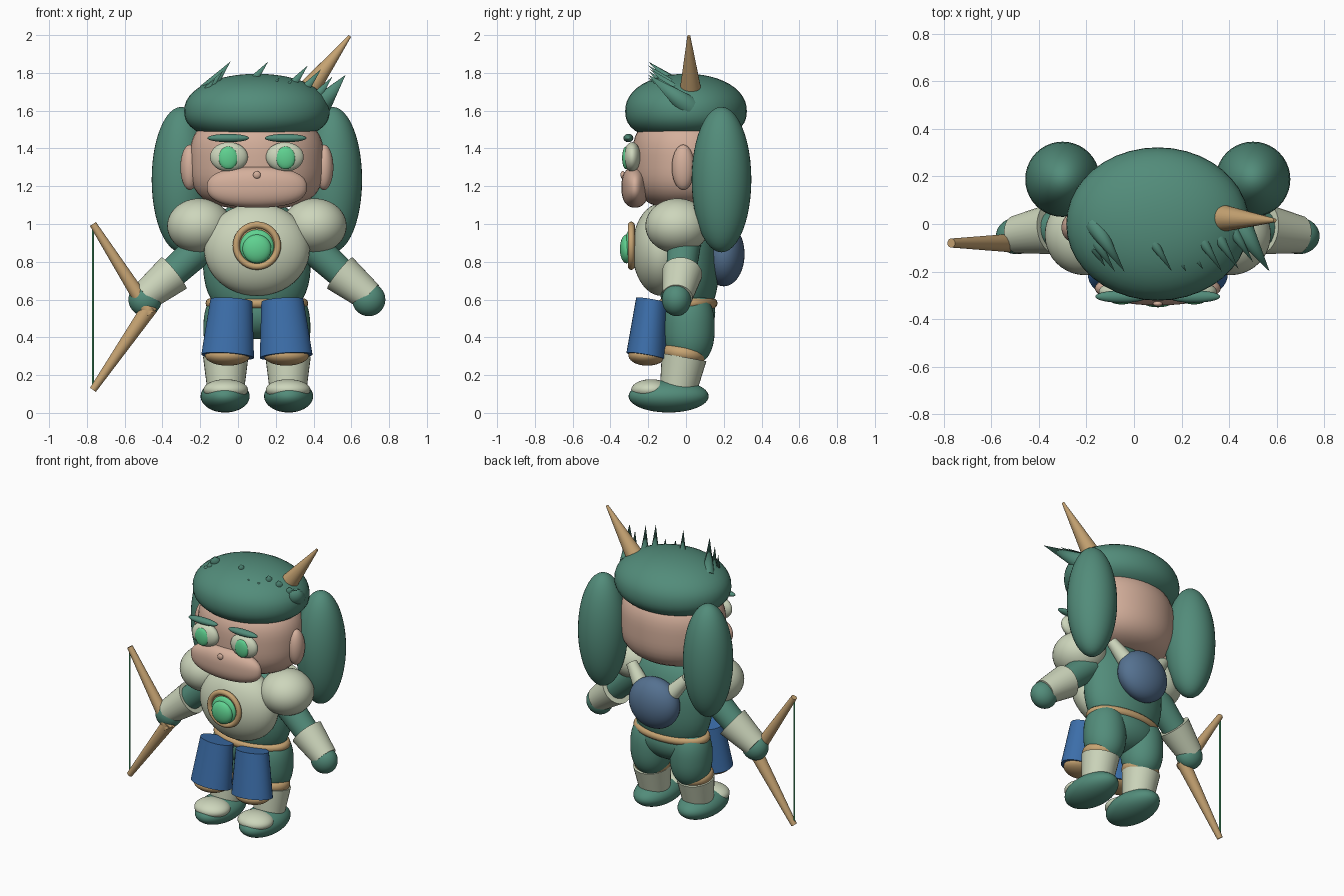
import bpy, bmesh, math
from mathutils import Vector, Matrix

if "Cube" in bpy.data.objects:
    bpy.data.objects.remove(bpy.data.objects["Cube"])

CX = 0.10  # symmetry line of the body


def mat(name, rgb):
    m = bpy.data.materials.new(name)
    m.diffuse_color = (*rgb, 1)
    m.use_nodes = True
    m.node_tree.nodes["Principled BSDF"].inputs["Base Color"].default_value = m.diffuse_color
    return m


TEAL = mat("teal", (0.085, 0.262, 0.195))
CREAM = mat("cream", (0.61, 0.67, 0.50))
SKIN = mat("skin", (0.66, 0.43, 0.33))
TAN = mat("tan", (0.57, 0.37, 0.17))
BLUE = mat("blue", (0.045, 0.156, 0.40))
SLATE = mat("slate", (0.09, 0.165, 0.28))
GEM = mat("bright green", (0.115, 0.64, 0.28))


def finish(name, bm, material, angle=40):
    bmesh.ops.recalc_face_normals(bm, faces=bm.faces)
    me = bpy.data.meshes.new(name)
    bm.to_mesh(me)
    bm.free()
    me.materials.append(material)
    ob = bpy.data.objects.new(name, me)
    bpy.context.collection.objects.link(ob)
    bpy.context.view_layer.objects.active = ob
    ob.select_set(True)
    bpy.ops.object.shade_smooth_by_angle(angle=math.radians(angle))
    ob.select_set(False)
    return ob


def blob(name, c, r, material, p_top=2, p_low=None, low=None, tilt=0):
    """Ellipsoid, optionally boxier in profile (p > 2) or with its own lower height."""
    p_low = p_low or p_top
    bm = bmesh.new()
    bmesh.ops.create_uvsphere(bm, u_segments=40, v_segments=24, radius=1)
    for v in bm.verts:
        x, y, z = v.co
        p = p_top if z >= 0 else p_low
        k = (math.hypot(x, y) ** p + abs(z) ** p) ** (1 / p)
        rz = low if (low and z < 0) else r[2]
        v.co = (x / k * r[0], y / k * r[1], z / k * rz)
    bm.transform(Matrix.Translation(c) @ Matrix.Rotation(tilt, 4, 'Y'))
    return finish(name, bm, material)


def cone(name, a, b, ra, rb, material, flat=1.0, seg=32):
    """Frustum from a to b; flat squashes its depth."""
    a, b = Vector(a), Vector(b)
    d = b - a
    bm = bmesh.new()
    bmesh.ops.create_cone(bm, cap_ends=True, segments=seg, radius1=ra,
                          radius2=rb, depth=d.length)
    rot = d.to_track_quat('Z', 'Y').to_matrix().to_4x4()
    bm.transform(rot)
    for v in bm.verts:
        v.co.y *= flat
    bm.transform(Matrix.Translation((a + b) / 2))
    return finish(name, bm, material)


def ring(name, c, rx, ry, tube, material, rot=Matrix(), height=1.0):
    bm = bmesh.new()
    n, m = 40, 12
    grid = []
    for i in range(n):
        t = 2 * math.pi * i / n
        row = []
        for j in range(m):
            s = 2 * math.pi * j / m
            o = tube * math.cos(s)
            row.append(bm.verts.new(((rx + o) * math.cos(t), (ry + o) * math.sin(t),
                                     tube * height * math.sin(s))))
        grid.append(row)
    for i in range(n):
        for j in range(m):
            k, l = (i + 1) % n, (j + 1) % m
            bm.faces.new((grid[i][j], grid[k][j], grid[k][l], grid[i][l]))
    bm.transform(Matrix.Translation(c) @ rot)
    return finish(name, bm, material)


# Head and face
blob("head", (CX, 0, 1.33), (0.355, 0.285, 0.25), SKIN, 3.0)
blob("hair_cap", (CX, 0, 1.60), (0.385, 0.322, 0.195), TEAL, 2.1, 2.5, 0.16)
blob("muzzle", (CX, -0.27, 1.195), (0.265, 0.072, 0.108), SKIN, 2.4)
blob("nose", (CX, -0.335, 1.26), (0.02, 0.012, 0.02), SKIN)

# Horn
cone("horn", (0.35, 0.025, 1.68), (0.592, 0.015, 1.995), 0.062, 0.008, TAN)

# Hair spikes, all leaning the same way: tip x, y, z, length, radius
lean = Vector((0.45, -0.70, 0.55)).normalized()
spikes = [(-0.04, -0.20, 1.86, 0.28, 0.042), (-0.08, -0.20, 1.81, 0.26, 0.035),
          (-0.12, -0.18, 1.77, 0.24, 0.035), (0.16, -0.20, 1.86, 0.23, 0.03),
          (0.22, -0.20, 1.775, 0.09, 0.018), (0.29, -0.19, 1.77, 0.10, 0.018),
          (0.37, -0.20, 1.84, 0.25, 0.033), (0.44, -0.19, 1.82, 0.26, 0.035),
          (0.50, -0.16, 1.78, 0.25, 0.035), (0.57, -0.20, 1.79, 0.30, 0.058)]
for i, (x, y, z, length, r) in enumerate(spikes):
    tip = Vector((x, y, z))
    cone(f"hair_spike_{i}", tip - lean * length, tip, r, 0.0, TEAL, seg=16)

# Torso
blob("torso", (CX, 0.01, 0.80), (0.285, 0.165, 0.32), TEAL, 2.4)
blob("hips", (CX, 0.01, 0.53), (0.25, 0.145, 0.14), TEAL)
blob("belly_plate", (CX, -0.13, 0.865), (0.28, 0.155, 0.245), CREAM)
ring("belt", (CX, 0.01, 0.58), 0.245, 0.13, 0.027, TAN)
blob("back_pack", (CX, 0.20, 0.84), (0.18, 0.11, 0.17), SLATE)

# Chest medallion
face_front = Matrix.Rotation(math.pi / 2, 4, 'X')
ring("medallion_rim", (CX, -0.29, 0.885), 0.11, 0.11, 0.018, TAN, face_front)
cone("medallion_back", (CX, -0.27, 0.885), (CX, -0.293, 0.885), 0.11, 0.11, TAN)
blob("gem_base", (CX, -0.295, 0.88), (0.09, 0.03, 0.09), GEM)
blob("gem", (CX, -0.315, 0.868), (0.076, 0.035, 0.076), GEM)

# Paired parts, on both sides of the symmetry line
for s, side in ((-1, "left"), (1, "right")):
    def at(dx, y, z):
        return (CX + s * dx, y, z)

    # Face and hair
    blob(f"{side}_ear", at(0.355, -0.015, 1.30), (0.05, 0.06, 0.12), SKIN)
    blob(f"{side}_eye", at(0.148, -0.285, 1.355), (0.10, 0.045, 0.078), CREAM)
    blob(f"{side}_iris", at(0.152, -0.318, 1.35), (0.051, 0.02, 0.06), GEM)
    blob(f"{side}_brow", at(0.152, -0.305, 1.455), (0.11, 0.026, 0.022), TEAL)
    blob(f"{side}_hair_bunch", at(0.40, 0.188, 1.235), (0.157, 0.158, 0.385), TEAL)

    # Shoulders and arms
    blob(f"{side}_shoulder", at(0.305, -0.045, 0.99), (0.17, 0.17, 0.145), CREAM)
    cone(f"{side}_strap", at(0.08, 0.19, 0.88), at(0.21, 0.15, 1.04), 0.06, 0.035, CREAM)
    cone(f"{side}_arm", at(0.27, -0.01, 0.90), at(0.50, -0.03, 0.69), 0.09, 0.075, TEAL)
    cone(f"{side}_cuff", at(0.44, -0.02, 0.74), at(0.595, -0.045, 0.615), 0.107, 0.08, CREAM)
    blob(f"{side}_hand", at(0.592, -0.05, 0.60), (0.088, 0.077, 0.088), TEAL)

    # Skirt panels with tan lining
    cone(f"{side}_skirt", at(0.135, -0.175, 0.595), at(0.155, -0.215, 0.30),
         0.112, 0.140, BLUE, 0.76)
    blob(f"{side}_skirt_lining", at(0.155, -0.205, 0.305), (0.12, 0.10, 0.055), TAN)

    # Legs and shoes
    blob(f"{side}_thigh", at(0.15, 0.015, 0.45), (0.133, 0.137, 0.20), TEAL, 2.4)
    ring(f"{side}_knee_band", at(0.16, -0.01, 0.315), 0.095, 0.09, 0.026, TAN,
         Matrix.Rotation(-0.15, 4, 'X'), 1.3)
    cone(f"{side}_boot_shaft", at(0.165, -0.045, 0.10), at(0.165, -0.01, 0.295),
         0.095, 0.12, CREAM)
    blob(f"{side}_shoe", at(0.168, -0.092, 0.088), (0.13, 0.212, 0.086), TEAL)
    blob(f"{side}_toe_cap", at(0.165, -0.185, 0.122), (0.118, 0.105, 0.056), CREAM)

# Bow held in the left hand
grip_y, string_y = -0.08, -0.08
cone("bow_upper_limb", (-0.465, grip_y, 0.525), (-0.768, string_y, 1.0), 0.043, 0.019, TAN)
cone("bow_lower_limb", (-0.465, grip_y, 0.56), (-0.768, string_y, 0.122), 0.043, 0.019, TAN)
cone("bow_string", (-0.768, string_y, 0.13), (-0.768, string_y, 0.99), 0.005, 0.005, GEM, seg=8)
